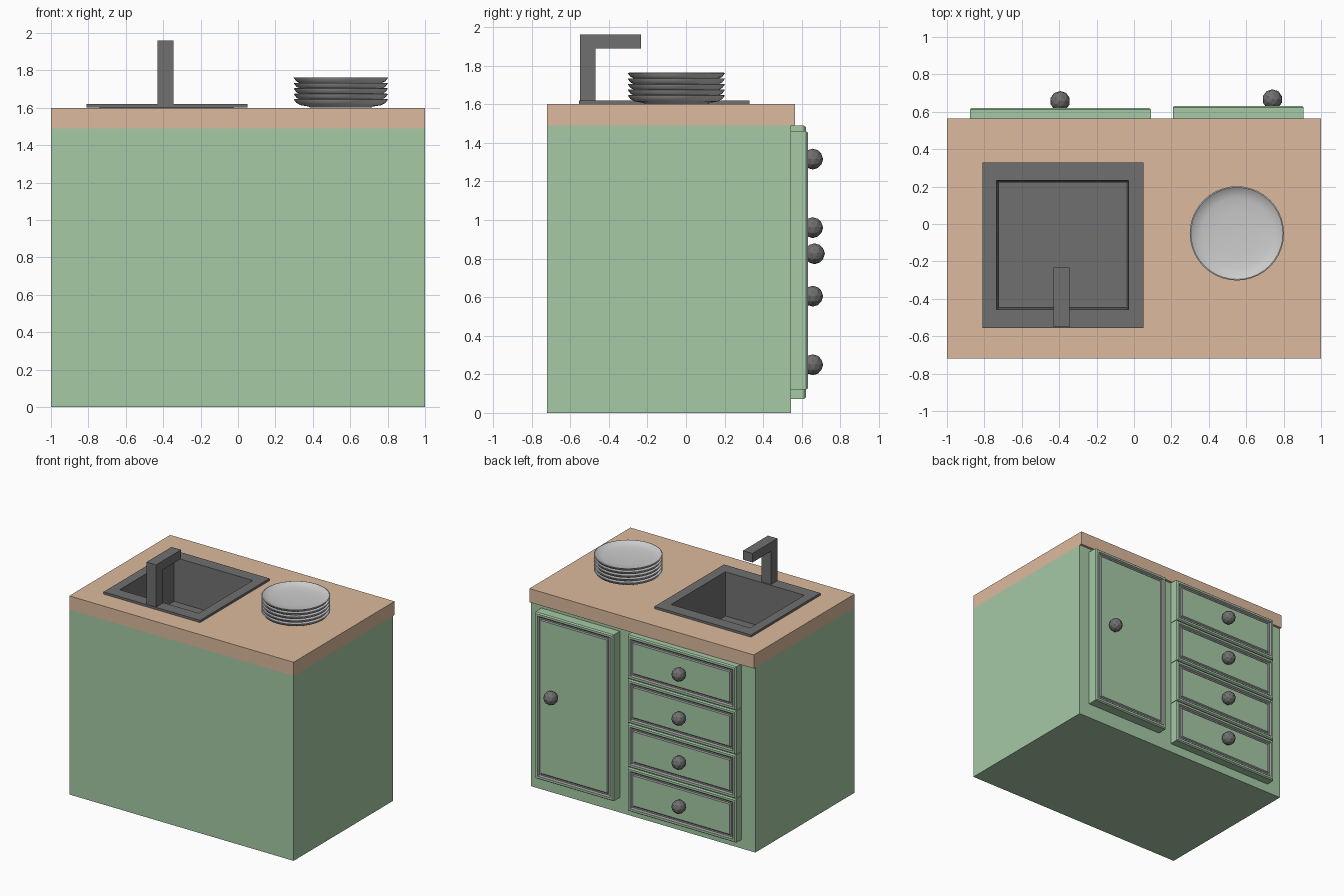
import bpy, bmesh, math

if "Cube" in bpy.data.objects:
    bpy.data.objects.remove(bpy.data.objects["Cube"])


def mat(name, r, g, b):
    m = bpy.data.materials.new(name)
    m.diffuse_color = (r, g, b, 1)
    m.use_nodes = True
    m.node_tree.nodes["Principled BSDF"].inputs["Base Color"].default_value = m.diffuse_color
    return m


GREEN = mat("green_paint", 0.38, 0.585, 0.38)
WOOD = mat("worktop_wood", 0.72, 0.49, 0.34)
STEEL = mat("dark_steel", 0.16, 0.16, 0.16)
TRIM = mat("trim_grey", 0.3, 0.3, 0.3)


def finish(name, bm, *mats):
    bmesh.ops.recalc_face_normals(bm, faces=bm.faces[:])
    me = bpy.data.meshes.new(name)
    bm.to_mesh(me)
    bm.free()
    for m in mats:
        me.materials.append(m)
    ob = bpy.data.objects.new(name, me)
    bpy.context.collection.objects.link(ob)
    return ob


def loft(name, loops, mats, trim=(), closed=False):
    """Join rectangular loops of four points; cap both ends or close the ring."""
    bm = bmesh.new()
    rings = [[bm.verts.new(p) for p in loop] for loop in loops]
    pairs = list(zip(rings, rings[1:]))
    if closed:
        pairs.append((rings[-1], rings[0]))
    for k, (a, b) in enumerate(pairs):
        for i in range(4):
            j = (i + 1) % 4
            bm.faces.new((a[i], a[j], b[j], b[i])).material_index = int(k in trim)
    if not closed:
        bm.faces.new(rings[0])
        bm.faces.new(rings[-1])
    return finish(name, bm, *mats)


def flat(x0, x1, y0, y1, z):
    return [(x0, y0, z), (x1, y0, z), (x1, y1, z), (x0, y1, z)]


def upright(x0, x1, z0, z1, y):
    return [(x0, y, z0), (x1, y, z0), (x1, y, z1), (x0, y, z1)]


def box(name, x0, x1, y0, y1, z0, z1, m):
    return loft(name, [flat(x0, x1, y0, y1, z0), flat(x0, x1, y0, y1, z1)], [m])


# Cabinet and worktop, both opened for the basin
body = box("cabinet_body", -1, 1, -0.72, 0.545, 0, 1.49, GREEN)
top = box("worktop", -1, 1, -0.72, 0.565, 1.49, 1.6, WOOD)
cutter = box("basin_cutter", -0.745, -0.02, -0.47, 0.245, 1.24, 1.8, STEEL)
cutter.hide_render = True
cutter.hide_viewport = True
for ob in (body, top):
    mod = ob.modifiers.new("basin_hole", "BOOLEAN")
    mod.operation = "DIFFERENCE"
    mod.solver = "EXACT"
    mod.object = cutter

# Sink: raised rim, walls and floor with an outer shell
loft("sink", [
    flat(-0.74, -0.025, -0.465, 0.24, 1.26),
    flat(-0.74, -0.025, -0.465, 0.24, 1.602),
    flat(-0.81, 0.05, -0.555, 0.33, 1.602),
    flat(-0.81, 0.05, -0.555, 0.33, 1.62),
    flat(-0.735, -0.03, -0.457, 0.232, 1.62),
    flat(-0.725, -0.04, -0.447, 0.222, 1.27),
], [STEEL])

# Tap: L-shaped side profile extruded across
bm = bmesh.new()
prof = [(-0.55, 1.61), (-0.47, 1.61), (-0.47, 1.888), (-0.232, 1.888),
        (-0.232, 1.96), (-0.55, 1.96)]
face = bm.faces.new([bm.verts.new((-0.43, y, z)) for y, z in prof])
ext = bmesh.ops.extrude_face_region(bm, geom=[face])
bmesh.ops.translate(bm, vec=(0.085, 0, 0),
                    verts=[v for v in ext["geom"] if isinstance(v, bmesh.types.BMVert)])
finish("tap", bm, STEEL)


# Fronts: chamfered panel with a grey groove around the middle
def front(name, x0, x1, z0, z1, y):
    steps = [(0, 0.54), (0, y - 0.01), (0.008, y), (0.025, y),
             (0.035, y - 0.012), (0.047, y - 0.012), (0.055, y - 0.004)]
    loft(name, [upright(x0 + i, x1 - i, z0 + i, z1 - i, d) for i, d in steps],
         [GREEN, TRIM], trim=(3, 4, 5))


def knob(name, x, y, z):
    bm = bmesh.new()
    bmesh.ops.create_icosphere(bm, subdivisions=2, radius=0.054)
    bmesh.ops.translate(bm, verts=bm.verts[:], vec=(x, y, z))
    finish(name, bm, STEEL)


front("door", 0.208, 0.907, 0.12, 1.46, 0.632)
knob("door_knob", 0.74, 0.666, 0.825)
pitch = (1.493 - 0.072) / 4
for i in range(4):
    z = 0.072 + i * pitch
    front(f"drawer_{i + 1}", -0.877, 0.09, z, z + pitch - 0.004, 0.621)
    knob(f"drawer_knob_{i + 1}", -0.395, 0.657, z + pitch / 2)

# Stack of plates: lathed dish profile
PLATE = [(0, 0), (0.165, 0), (0.172, 0.005), (0.215, 0.012), (0.238, 0.024),
         (0.252, 0.043), (0.246, 0.045), (0.225, 0.03), (0.19, 0.021), (0.12, 0.015),
         (0, 0.013)]
for i in range(5):
    bm = bmesh.new()
    vs = [bm.verts.new((r, 0, z)) for r, z in PLATE]
    es = [bm.edges.new(p) for p in zip(vs, vs[1:])]
    bmesh.ops.spin(bm, geom=vs + es, cent=(0, 0, 0), axis=(0, 0, 1),
                   angle=2 * math.pi, steps=40, use_merge=True)
    bmesh.ops.remove_doubles(bm, verts=bm.verts[:], dist=0.0005)
    ob = finish(f"plate_{i + 1}", bm)
    ob.location = (0.55, -0.05, 1.602 + i * 0.029)
    bpy.ops.object.select_all(action="DESELECT")
    ob.select_set(True)
    bpy.context.view_layer.objects.active = ob
    bpy.ops.object.shade_smooth_by_angle(angle=math.radians(40))
